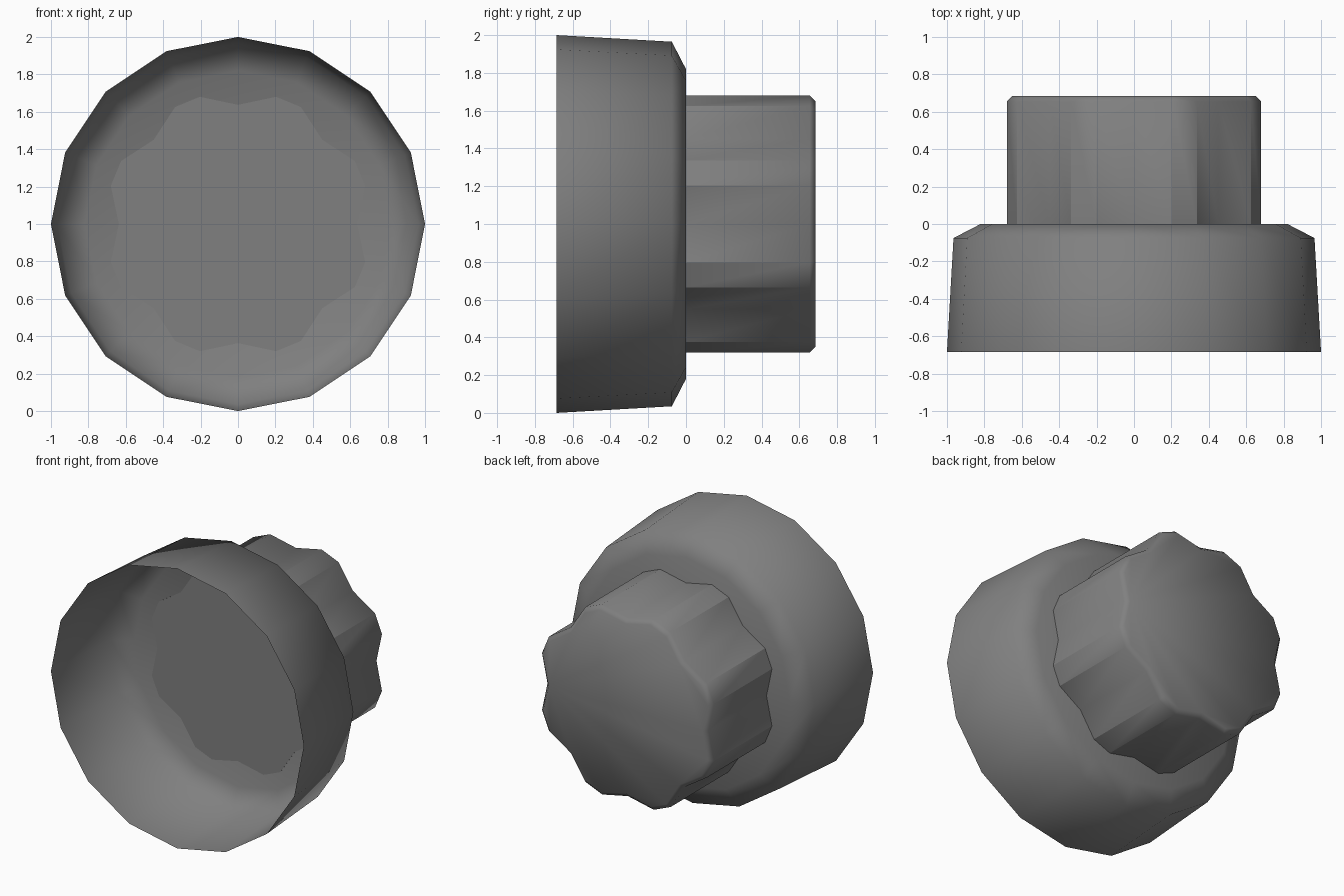
import bpy, bmesh
from math import sin, cos, radians, pi

cube = bpy.data.objects.get("Cube")
if cube:
    bpy.data.objects.remove(cube, do_unlink=True)

grey = bpy.data.materials.new("mid_grey")
grey.use_nodes = True
colour = (0.215, 0.215, 0.215, 1)
grey.diffuse_color = colour
grey.node_tree.nodes["Principled BSDF"].inputs["Base Color"].default_value = colour


def loft(name, rings, cap_front, sharp_rule):
    """Skin rings, each (y, [(radius, angle), ...]), along the y axis and cap the back."""
    bm = bmesh.new()
    loops = [[bm.verts.new((r * cos(a), y, 1 + r * sin(a))) for r, a in outline]
             for y, outline in rings]
    n = len(loops[0])
    for one, two in zip(loops, loops[1:]):
        for i in range(n):
            j = (i + 1) % n
            bm.faces.new((one[i], one[j], two[j], two[i]))
    bm.faces.new(loops[-1])
    if cap_front:
        bm.faces.new(loops[0])
    bmesh.ops.recalc_face_normals(bm, faces=bm.faces)
    for face in bm.faces:
        face.smooth = True
    for edge in bm.edges:
        edge.smooth = not sharp_rule(edge)
    mesh = bpy.data.meshes.new(name)
    bm.to_mesh(mesh)
    bm.free()
    mesh.materials.append(grey)
    obj = bpy.data.objects.new(name, mesh)
    bpy.context.collection.objects.link(obj)
    return obj


# Thin open cup with a chamfered back
def circle(r, sides=16):
    return [(r, 2 * pi * i / sides) for i in range(sides)]


loft("cup_shell",
     [(-0.685, circle(1.0)), (-0.075, circle(0.965)), (0, circle(0.82))],
     False, lambda e: False)


# Grip with eight flat-tipped lobes and shallow notches
def lobes(inset):
    points = []
    for k in range(8):
        for radius, angle in ((0.637, 0), (0.71, 16.7), (0.71, 28.3)):
            points.append((radius - inset, radians(45 * k + angle)))
    return points


def grip_sharp(edge):
    a, b = (v.co for v in edge.verts)
    if abs(a.y - b.y) < 0.001:
        return a.y < 0.1                      # front outline
    radius = (a.x ** 2 + (a.z - 1) ** 2) ** 0.5
    return abs(a.y - b.y) > 0.1 and radius > 0.68   # lobe tips


loft("lobed_grip",
     [(-0.002, lobes(0)), (0.655, lobes(0)), (0.685, lobes(0.03))],
     True, grip_sharp)
